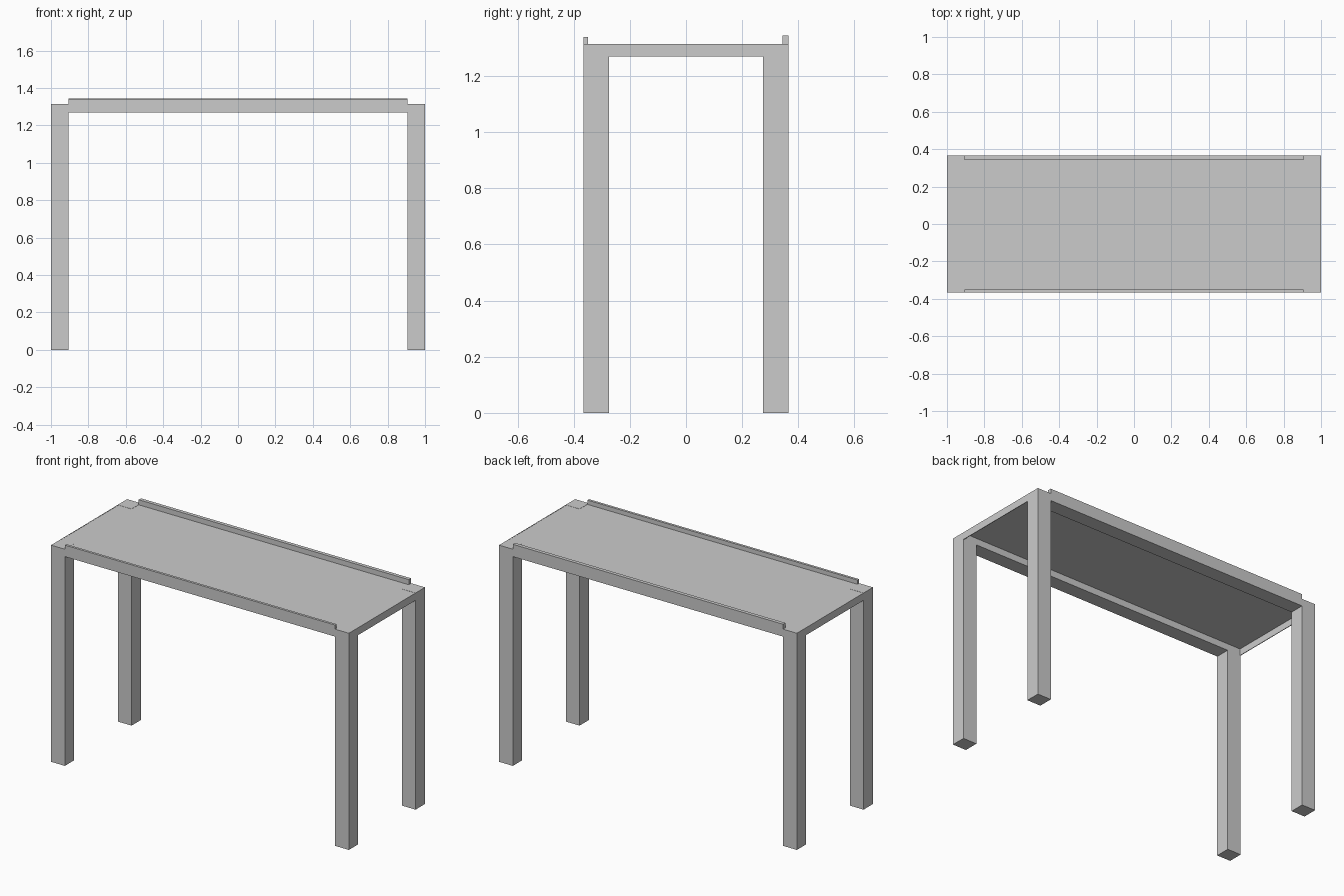
import bpy
import bmesh

if "Cube" in bpy.data.objects:
    bpy.data.objects.remove(bpy.data.objects["Cube"])


def box(name, x, y, z):
    """Axis-aligned box from (min, max) ranges."""
    bm = bmesh.new()
    bmesh.ops.create_cube(bm, size=1)
    for v in bm.verts:
        for i, (lo, hi) in enumerate((x, y, z)):
            v.co[i] = lo if v.co[i] < 0 else hi
    mesh = bpy.data.meshes.new(name)
    bm.to_mesh(mesh)
    bm.free()
    obj = bpy.data.objects.new(name, mesh)
    bpy.context.collection.objects.link(obj)
    return obj


def span(sign, inner, outer):
    return tuple(sorted((sign * inner, sign * outer)))


IN_X, IN_Y, OUT_Y = 0.907, 0.275, 0.365
BOTTOM, TOP = 1.27, 1.315

# Four square legs
for sx, side in ((-1, "left"), (1, "right")):
    for sy, end in ((-1, "front"), (1, "back")):
        box(f"{end}_{side}_leg", span(sx, IN_X, 1), span(sy, IN_Y, OUT_Y), (0, TOP))

# Thin table top sheet
box("table_top", (-0.999, 0.999), (-0.355, 0.355), (TOP - 0.004, TOP - 0.001))

# Long beams under the front and back edges, each with a raised lip
for sy, end, lip_in, lip_top in ((-1, "front", 0.35, 1.34), (1, "back", 0.343, 1.345)):
    box(f"{end}_beam", (-IN_X, IN_X), span(sy, IN_Y, OUT_Y), (BOTTOM, TOP - 0.002))
    box(f"{end}_lip", (-IN_X, IN_X), span(sy, lip_in, OUT_Y), (TOP - 0.002, lip_top))

# Thin aprons closing the short ends
for sx, side in ((-1, "left"), (1, "right")):
    box(f"{side}_end_apron", span(sx, 0.996, 1), (-IN_Y, IN_Y), (BOTTOM, TOP))
